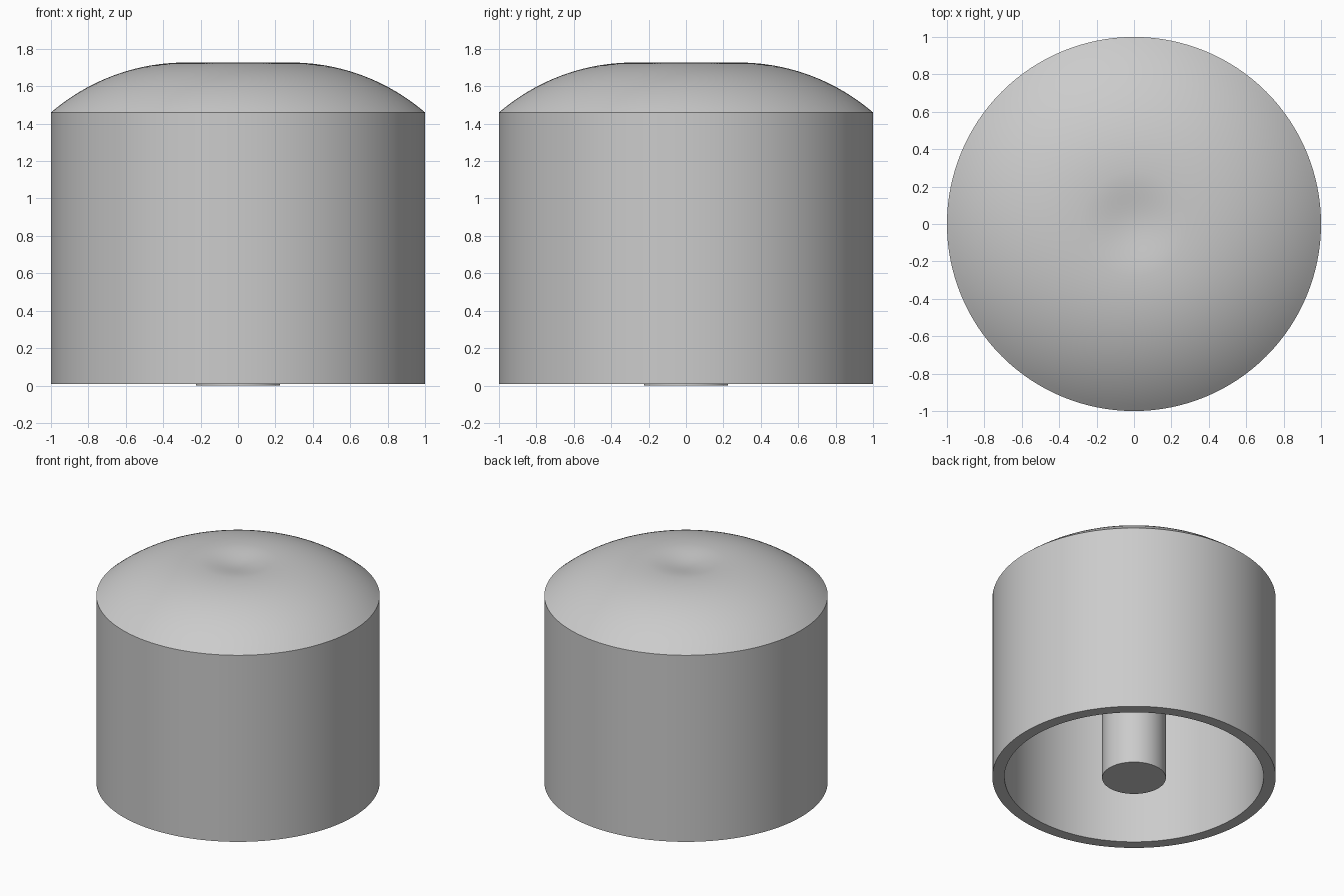
import bpy
import math

cube = bpy.data.objects.get("Cube")
if cube:
    bpy.data.objects.remove(cube, do_unlink=True)

grey = bpy.data.materials.new("plain grey")
grey.use_nodes = True
colour = (0.6, 0.6, 0.6, 1)
grey.diffuse_color = colour
grey.node_tree.nodes["Principled BSDF"].inputs["Base Color"].default_value = colour

SEGMENTS = 128
WALL = 0.086       # shell thickness
CREST = 0.28       # radius of the highest ring of the cap
ARC_R = 1.104      # radius of the shoulder arc
ARC_Z = 0.623      # height of the shoulder arc's centre
DISH = 0.025       # depth of the shallow finger dish


def cap_curve(outer, arc_radius, steps=20):
    """Points from the outer edge over the shoulder into the centre dish."""
    points = []
    end = math.asin((outer - CREST) / arc_radius)
    for i in range(steps):
        a = end * (1 - i / steps)
        points.append((CREST + arc_radius * math.sin(a), ARC_Z + arc_radius * math.cos(a)))
    for i in range(13):
        r = CREST * (1 - i / 12)
        dip = DISH * (1 + math.cos(math.pi * r / CREST)) / 2
        points.append((r, ARC_Z + arc_radius - dip))
    return points


def lathe(name, profile):
    """Revolve an (r, z) profile about the z axis."""
    verts, faces, rings = [], [], []
    for r, z in profile:
        count = SEGMENTS if r > 1e-6 else 1
        start = len(verts)
        rings.append([start + i % count for i in range(SEGMENTS)])
        for i in range(count):
            a = math.tau * i / SEGMENTS
            verts.append((r * math.cos(a), r * math.sin(a), z))
    for low, high in zip(rings, rings[1:]):
        for i in range(SEGMENTS):
            j = (i + 1) % SEGMENTS
            corners = [low[i], low[j], high[j], high[i]]
            faces.append(list(dict.fromkeys(corners)))
    mesh = bpy.data.meshes.new(name)
    mesh.from_pydata(verts, [], faces)
    mesh.update()
    mesh.materials.append(grey)
    obj = bpy.data.objects.new(name, mesh)
    bpy.context.collection.objects.link(obj)
    bpy.ops.object.select_all(action="DESELECT")
    obj.select_set(True)
    bpy.context.view_layer.objects.active = obj
    bpy.ops.object.shade_smooth_by_angle(angle=math.radians(25))
    return obj


# Hollow cap: inner ceiling, inner wall, bottom rim, outer wall, domed top
inner = cap_curve(1 - WALL, ARC_R - WALL)
outer = cap_curve(1, ARC_R)
lathe("cap_shell", inner[::-1] + [(1 - WALL, 0.007), (1, 0.007)] + outer)

# Central post reaching from the ceiling to just below the rim
lathe("centre_post", [(0, 0), (0.225, 0), (0.225, ARC_Z + ARC_R - WALL / 2), (0, ARC_Z + ARC_R - WALL / 2)])
